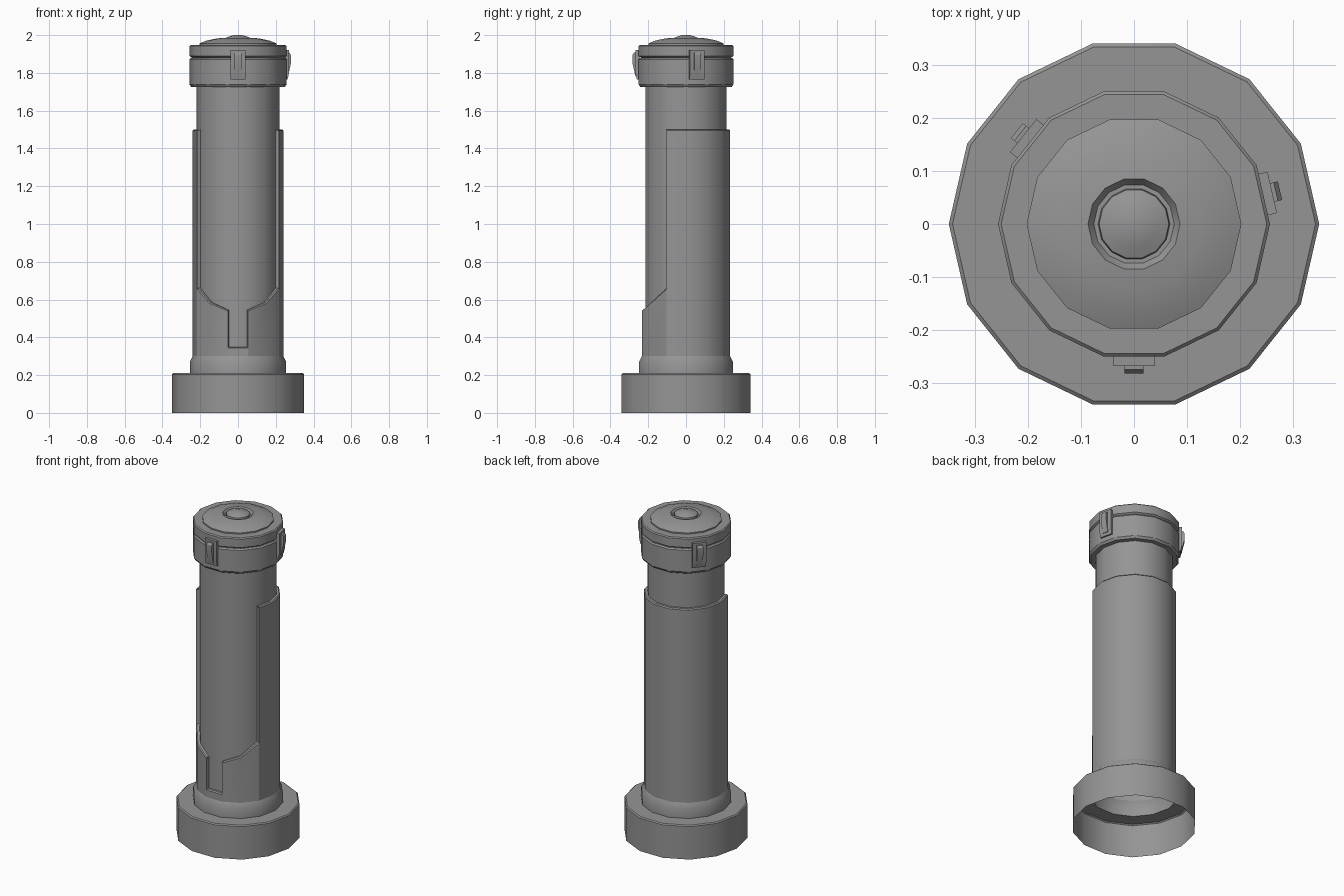
import bpy, bmesh, math
from mathutils import Matrix, Vector

SIDES = 14
STEP = 2 * math.pi / SIDES

if "Cube" in bpy.data.objects:
    bpy.data.objects.remove(bpy.data.objects["Cube"])

metal = bpy.data.materials.new("grey metal")
metal.use_nodes = True
GREY = (0.3, 0.3, 0.3, 1)
metal.diffuse_color = GREY
metal.node_tree.nodes["Principled BSDF"].inputs["Base Color"].default_value = GREY


def finish(name, bm):
    mesh = bpy.data.meshes.new(name)
    bm.to_mesh(mesh)
    bm.free()
    mesh.materials.append(metal)
    obj = bpy.data.objects.new(name, mesh)
    bpy.context.collection.objects.link(obj)
    bpy.ops.object.select_all(action='DESELECT')
    obj.select_set(True)
    bpy.context.view_layer.objects.active = obj
    bpy.ops.object.shade_smooth_by_angle(angle=math.radians(26.2))
    return obj


def point(k, r, z):
    return Vector((r * math.cos(k * STEP), r * math.sin(k * STEP), z))


def lathe(name, profile, closed_top=False):
    """Turn a bottom-to-top outline of (radius, height) into a faceted shell."""
    bm = bmesh.new()
    rings = [[bm.verts.new(point(k, r, z)) for k in range(SIDES)] for r, z in profile]
    for low, high in zip(rings, rings[1:]):
        for k in range(SIDES):
            n = (k + 1) % SIDES
            bm.faces.new((low[k], low[n], high[n], high[k]))
    if closed_top:
        bm.faces.new(rings[-1])
    return finish(name, bm)


# Open-bottomed foot with the collar above it
lathe("foot", [(0.35, 0), (0.35, 0.204), (0.343, 0.21), (0.255, 0.21)])
lathe("collar", [(0.255, 0.21), (0.255, 0.27), (0.24, 0.30)])

# Inner tube
lathe("tube", [(0.22, 0.33), (0.22, 1.73)])

# Outer sleeve: one column per side, cut down in steps around the front
bm = bmesh.new()
tops = [(1.5, 1.5)] * SIDES
tops[8:13] = [(0.66, 0.585), (0.585, 0.545), (0.35, 0.35), (0.545, 0.585), (0.585, 0.66)]
OUT, INN, EDGE = 0.24, 0.22, 0.006


def quad(*corners):
    bm.faces.new([bm.verts.new(point(*c)) for c in corners])


for k, (a, b) in enumerate(tops):
    n = k + 1
    quad((k, OUT, 0.30), (n, OUT, 0.30), (n, OUT, b - EDGE), (k, OUT, a - EDGE))
    quad((k, OUT, a - EDGE), (n, OUT, b - EDGE), (n, OUT - EDGE, b), (k, OUT - EDGE, a))
    quad((k, OUT - EDGE, a), (n, OUT - EDGE, b), (n, INN, b), (k, INN, a))
    c = tops[n % SIDES][0]
    if abs(b - c) > 0.01:
        ring = [(n, OUT, b - EDGE), (n, INN, b), (n, INN, c), (n, OUT, c - EDGE)]
        quad(*(ring if c > b else ring[::-1]))
bmesh.ops.remove_doubles(bm, verts=bm.verts, dist=0.0005)
finish("sleeve", bm)

# Head band, lid and domed top with a recessed button
lathe("head_band", [(0.22, 1.725), (0.248, 1.725), (0.257, 1.738), (0.257, 1.872),
                    (0.25, 1.88), (0.24, 1.88)])
lathe("lid", [(0.24, 1.878), (0.25, 1.884), (0.257, 1.89), (0.257, 1.942),
              (0.251, 1.948), (0.203, 1.948)])
lathe("dome", [(0.203, 1.948), (0.203, 1.956), (0.17, 1.97), (0.125, 1.98),
               (0.087, 1.985), (0.076, 1.97), (0.068, 1.97)])
lathe("button", [(0.068, 1.97), (0.066, 1.985), (0.045, 1.993), (0.022, 2.0)], True)


# Three latches: a plate with a tapering lever, each on a flat side
def extrude_across(bm, outline, half, turn):
    """Sweep an outline of (distance out, height) sideways by +-half."""
    ends = [[bm.verts.new(turn @ Vector((r, s * half, z))) for r, z in outline]
            for s in (-1, 1)]
    bm.faces.new(ends[0])
    bm.faces.new(ends[1][::-1])
    count = len(outline)
    for i in range(count):
        j = (i + 1) % count
        bm.faces.new((ends[0][j], ends[0][i], ends[1][i], ends[1][j]))


PLATE = [(0.245, 1.765), (0.260, 1.765), (0.268, 1.80), (0.268, 1.92), (0.245, 1.92)]
LEVER = [(0.255, 1.782), (0.268, 1.782), (0.283, 1.85), (0.283, 1.895),
         (0.275, 1.907), (0.255, 1.907)]
for name, side in (("front", 10.5), ("left", 0.5), ("right", 5.5)):
    turn = Matrix.Rotation(side * STEP, 4, 'Z')
    bm = bmesh.new()
    extrude_across(bm, PLATE, 0.04, turn)
    extrude_across(bm, LEVER, 0.018, turn)
    bmesh.ops.recalc_face_normals(bm, faces=bm.faces)
    finish(name + "_latch", bm)
